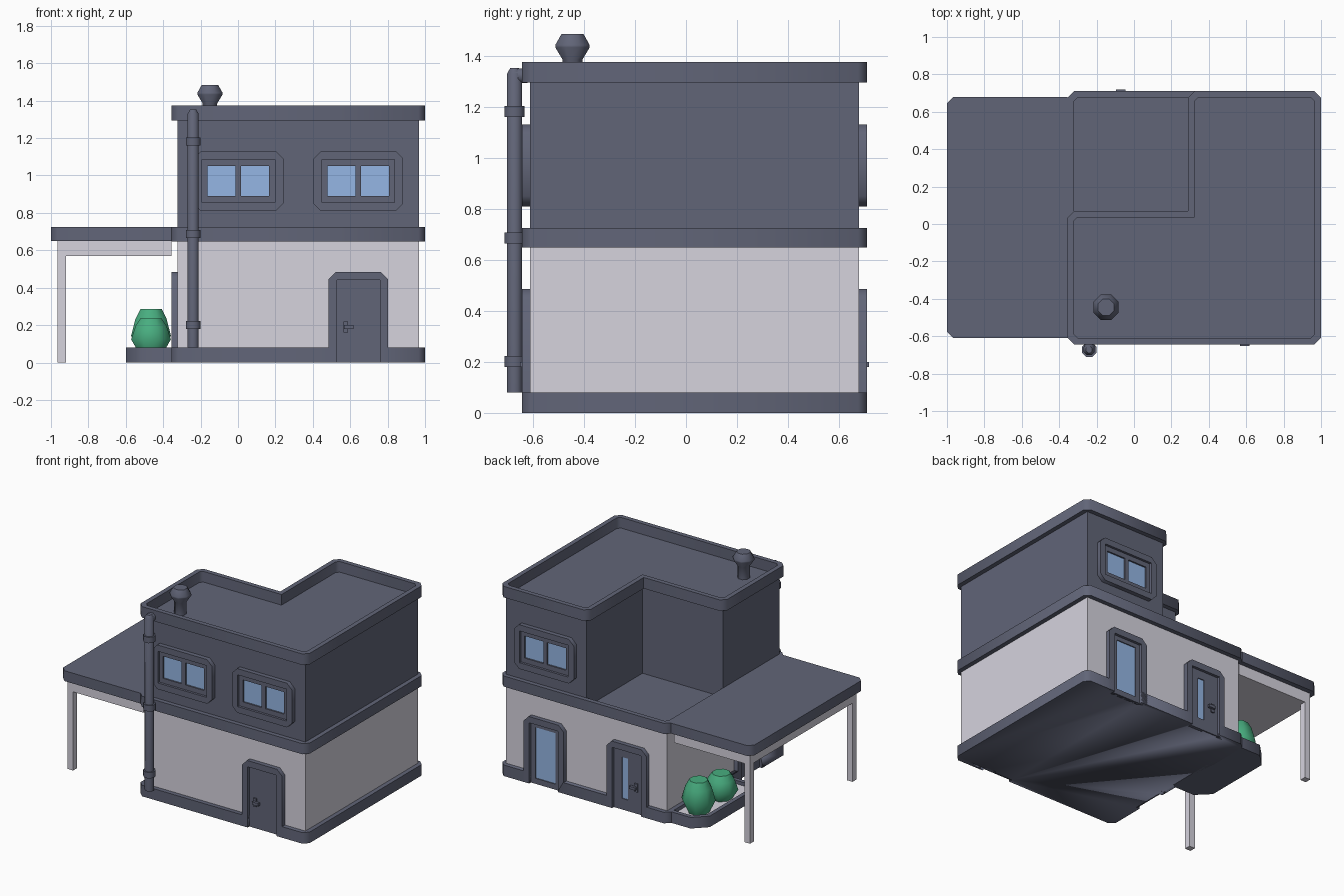
import bpy, bmesh
from math import radians
from mathutils import Matrix, Vector

cube = bpy.data.objects.get("Cube")
if cube:
    bpy.data.objects.remove(cube, do_unlink=True)


def material(name, rgb):
    m = bpy.data.materials.new(name)
    m.use_nodes = True
    m.diffuse_color = (*rgb, 1)
    m.node_tree.nodes["Principled BSDF"].inputs["Base Color"].default_value = (*rgb, 1)
    return m


SLATE = material("slate", (0.12, 0.13, 0.187))
PLASTER = material("plaster", (0.67, 0.655, 0.73))
GLASS = material("glass", (0.3, 0.47, 0.78))
LEAF = material("leaf", (0.065, 0.42, 0.215))


def finish(name, bm, mat, matrix=Matrix()):
    """Make the object, smooth across chamfers and sharp at right angles."""
    bmesh.ops.recalc_face_normals(bm, faces=bm.faces)
    mesh = bpy.data.meshes.new(name)
    bm.to_mesh(mesh)
    bm.free()
    mesh.transform(matrix)
    if matrix.is_negative:
        mesh.flip_normals()
    mesh.materials.append(mat)
    mesh.shade_smooth()
    mesh.set_sharp_from_angle(angle=radians(52))
    ob = bpy.data.objects.new(name, mesh)
    bpy.context.scene.collection.objects.link(ob)
    return ob


def rect(x0, x1, y0, y1):
    return [(x0, y0), (x1, y0), (x1, y1), (x0, y1)]


def chamfer(points, size, corners):
    """Cut the listed corners of an outline."""
    out = []
    for i, p in enumerate(points):
        p = Vector(p)
        if i in corners:
            for q in (points[i - 1], points[(i + 1) % len(points)]):
                out.append(tuple(p + (Vector(q) - p).normalized() * size))
        else:
            out.append(tuple(p))
    return out


def prism(name, loops, z0, z1, mat, matrix=Matrix()):
    """Extrude an outline, with any further loops as holes."""
    bm = bmesh.new()
    edges = []
    for loop in loops:
        vs = [bm.verts.new((x, y, z0)) for x, y in loop]
        edges += [bm.edges.new((vs[i - 1], vs[i])) for i in range(len(vs))]
    bmesh.ops.triangle_fill(bm, edges=edges, use_beauty=True)
    top = bmesh.ops.extrude_face_region(bm, geom=bm.faces[:])["geom"]
    bmesh.ops.translate(bm, vec=(0, 0, z1 - z0),
                        verts=[g for g in top if isinstance(g, bmesh.types.BMVert)])
    bmesh.ops.dissolve_limit(bm, angle_limit=0.01, verts=bm.verts, edges=bm.edges)
    return finish(name, bm, mat, matrix)


def lathe(name, profile, mat, matrix=Matrix(), sides=8):
    bm = bmesh.new()
    pts = [(0, profile[0][1])] + profile + [(0, profile[-1][1])]
    vs = [bm.verts.new((r, 0, z)) for r, z in pts]
    es = [bm.edges.new(pair) for pair in zip(vs, vs[1:])]
    bmesh.ops.spin(bm, geom=vs + es, cent=(0, 0, 0), axis=(0, 0, 1),
                   angle=radians(360), steps=sides)
    bmesh.ops.remove_doubles(bm, verts=bm.verts, dist=0.0005)
    return finish(name, bm, mat, matrix @ Matrix.Rotation(radians(180 / sides), 4, "Z"))


# Plan outlines
X0, X1, Y0, Y1 = -0.355, 1.0, -0.643, 0.71
CUT, OVER, RIM = 0.035, 0.032, 0.034
NX, NY = 0.29, 0.07


def l_plan(inset):
    return [(X0 + inset, Y0 + inset), (X1 - inset, Y0 + inset), (X1 - inset, Y1 - inset),
            (NX + inset, Y1 - inset), (NX + inset, NY - inset), (X0 + inset, NY - inset)]


full = rect(X0, X1, Y0, Y1)
full_cut = chamfer(full, CUT, range(4))
full_inner = chamfer(rect(X0 + RIM, X1 - RIM, Y0 + RIM, Y1 - RIM), 0.02, range(4))
L_CORNERS = (0, 1, 2, 3, 5)

# Storeys, with rims standing around their flat roofs
prism("ground_floor_walls", [rect(X0 + OVER, X1 - OVER, Y0 + OVER, Y1 - OVER)], 0.04, 0.652, PLASTER)
prism("terrace_rim", [full_cut, full_inner], 0.648, 0.725, SLATE)
prism("terrace_deck", [full_inner], 0.649, 0.66, SLATE)
prism("upper_floor_walls", [l_plan(OVER)], 0.655, 1.298, SLATE)
l_inner = chamfer(l_plan(RIM), 0.02, L_CORNERS)
prism("roof_parapet", [chamfer(l_plan(0), CUT, L_CORNERS), l_inner], 1.295, 1.375, SLATE)

# Plinth
base = prism("plinth", [full_cut], 0, 0.08, SLATE)

# Carport
prism("carport_roof", [chamfer(rect(-1, X0, -0.61, 0.68), CUT, (0, 3))], 0.65, 0.725, SLATE)
prism("carport_ceiling", [rect(-0.965, X0, -0.575, 0.645)], 0.57, 0.65, PLASTER)
for tag, y in (("front", -0.575), ("back", 0.6)):
    prism("carport_post_" + tag, [rect(-0.965, -0.92, y, y + 0.045)], 0, 0.57, PLASTER)

# Planter with shrubs
kerb = chamfer(rect(-0.6, X0 + OVER, 0, 0.675), 0.09, (0, 3))
bed = chamfer(rect(-0.57, X0 + OVER - 0.001, 0.03, 0.645), 0.075, (0, 3))
prism("planter_kerb", [kerb, bed], 0, 0.08, SLATE)
prism("planter_base", [bed], 0, 0.02, SLATE)
prism("planter_bed", [bed], 0.02, 0.055, PLASTER)
shrub = [(0.07, 0), (0.115, 0.4), (0.09, 0.78), (0.062, 1)]
for tag, y, h in (("tall", 0.52, 0.235), ("short", 0.26, 0.185)):
    lathe("shrub_" + tag, [(r, z * h) for r, z in shrub], LEAF,
          Matrix.Translation((-0.465, y, 0.05)))


# Facade openings: local x along the wall, y up, z outward
def facade(side, along):
    angle, spot = {"front": (0, (along, Y0 + OVER, 0)),
                   "back": (180, (along, Y1 - OVER, 0)),
                   "side": (-90, (X0 + OVER, along, 0))}[side]
    return (Matrix.Translation(spot) @ Matrix.Rotation(radians(angle), 4, "Z")
            @ Matrix.Rotation(radians(90), 4, "X"))


def window(tag, m):
    prism(tag + "_window_surround", [chamfer(rect(-0.24, 0.24, 0.81, 1.13), 0.04, range(4)),
                                     rect(-0.195, 0.195, 0.855, 1.085)], -0.01, OVER, SLATE, m)
    panes = [rect(-0.165, -0.015, 0.89, 1.05), rect(0.015, 0.165, 0.89, 1.05)]
    prism(tag + "_window_sash", [rect(-0.2, 0.2, 0.85, 1.09)] + panes, -0.01, 0.015, SLATE, m)
    for name, pane in zip(("left", "right"), panes):
        prism(tag + "_window_glass_" + name, [pane], -0.005, 0.004, GLASS, m)


def door(tag, m, pane=None, handle=True):
    # clear the plinth in front of the door
    cutter = prism("door_cutter", [rect(-0.115, 0.115, -0.05, 0.2)], 0.004, 0.1, SLATE, m)
    mod = base.modifiers.new("door_gap", "BOOLEAN")
    mod.operation, mod.object, mod.solver = "DIFFERENCE", cutter, "EXACT"
    bpy.context.view_layer.objects.active = base
    bpy.ops.object.modifier_apply(modifier=mod.name)
    bpy.data.objects.remove(cutter, do_unlink=True)
    arch = chamfer(rect(-0.16, 0.16, 0, 0.485), 0.04, (2, 3))
    opening = [(-0.115, 0), (-0.115, 0.44), (0.115, 0.44), (0.115, 0)]
    prism(tag + "_door_frame", [arch[1:] + arch[:1] + opening], -0.005, OVER, SLATE, m)
    leaf = [rect(-0.115, 0.115, 0, 0.44)]
    if pane:
        leaf.append(pane)
        prism(tag + "_door_glass", [pane], -0.004, 0.005, GLASS, m)
    prism(tag + "_door_leaf", leaf, -0.01, 0.012, SLATE, m)
    if handle:
        prism(tag + "_door_plate", [rect(-0.08, -0.055, 0.16, 0.22)], 0.01, 0.022, SLATE, m)
        prism(tag + "_door_lever", [rect(-0.075, -0.025, 0.18, 0.2)], 0.02, 0.04, SLATE, m)


window("front_left", facade("front", 0.643))
window("front_right", facade("front", 0.002))
window("back", facade("back", 0.643))
door("front", facade("front", 0.643))
door("patio", facade("back", 0.645), rect(-0.08, 0.08, 0.04, 0.41), handle=False)
mirror = Matrix.Scale(-1, 4, (1, 0, 0))
door("back", facade("back", -0.02) @ mirror, rect(0.0, 0.05, 0.08, 0.38))
door("carport", facade("side", -0.25), handle=False)

# Chimney pot
lathe("chimney", [(0.042, 1.29), (0.042, 1.385), (0.073, 1.433), (0.073, 1.442), (0.047, 1.485)],
      SLATE, Matrix.Translation((-0.15, -0.445, 0)))

# Drainpipe with collars and elbow into the parapet
pipe = Matrix.Translation((-0.24, -0.672, 0))
lathe("drainpipe", [(0.032, 0.08), (0.032, 1.33), (0.018, 1.352)], SLATE, pipe)
for i, z in enumerate((0.18, 0.665, 1.16)):
    lathe("pipe_collar_%d" % (i + 1), [(0.042, z), (0.042, z + 0.043)], SLATE, pipe)
lathe("pipe_elbow", [(0.031, 0), (0.031, 0.05)], SLATE,
      Matrix.Translation((-0.24, -0.672, 1.322)) @ Matrix.Rotation(radians(-90), 4, "X"))
